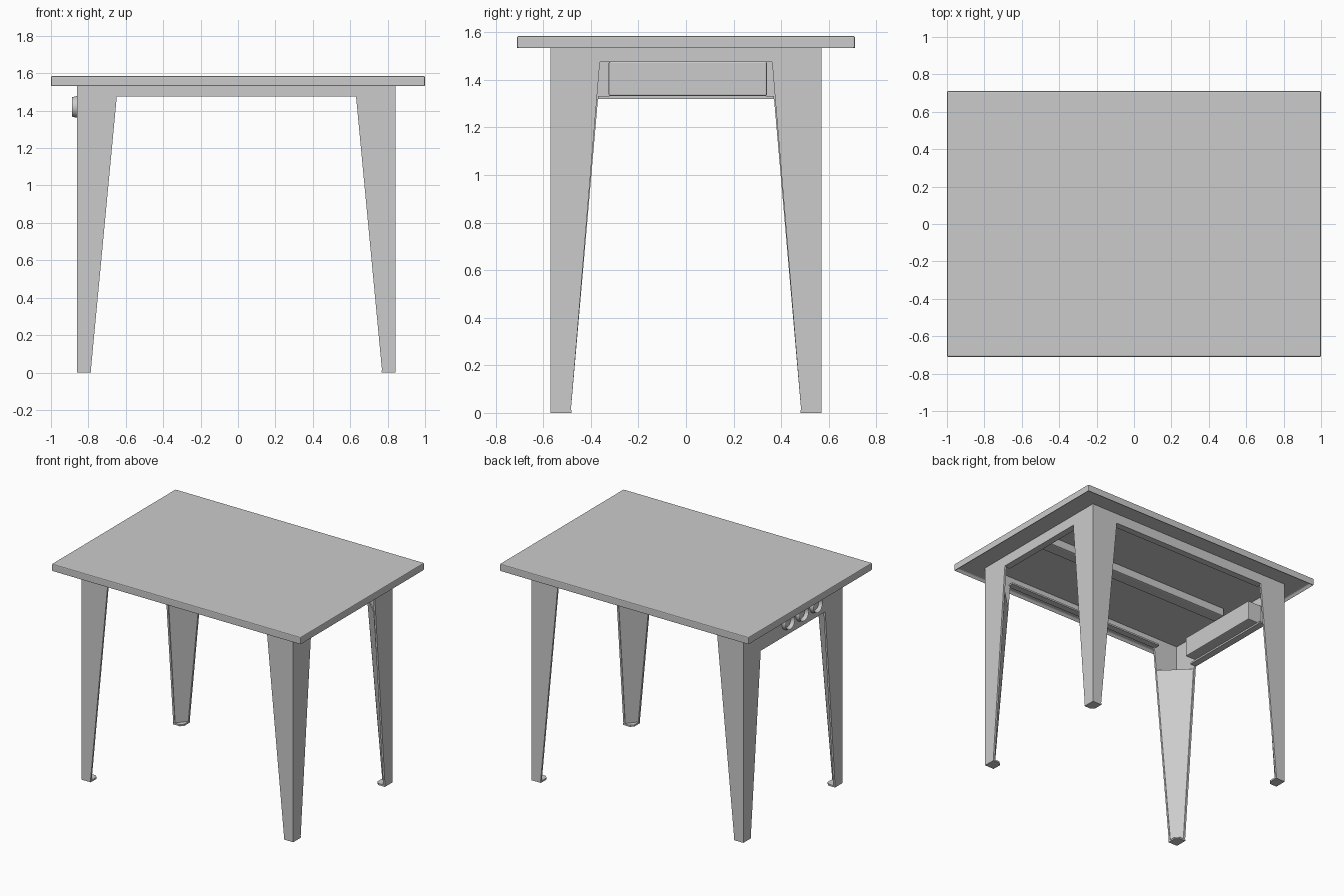
import bpy, bmesh
from mathutils import Vector, Matrix
from math import radians

if "Cube" in bpy.data.objects:
    bpy.data.objects.remove(bpy.data.objects["Cube"])

X0, X1, Y = -0.86, 0.843, 0.57      # outer faces of the leg frame
T = 0.014                           # sheet thickness
ZT = 1.55                           # top of frame sheets


def finish(bm, name, bevel=0.0):
    bmesh.ops.recalc_face_normals(bm, faces=bm.faces)
    me = bpy.data.meshes.new(name)
    bm.to_mesh(me)
    bm.free()
    ob = bpy.data.objects.new(name, me)
    bpy.context.collection.objects.link(ob)
    if bevel:
        m = ob.modifiers.new("bevel", 'BEVEL')
        m.width, m.segments = bevel, 2
    return ob


def box(name, lo, hi, bevel=0.0):
    bm = bmesh.new()
    lo, hi = Vector(lo), Vector(hi)
    bmesh.ops.create_cube(bm, size=1, matrix=Matrix.Translation((lo + hi) / 2)
                          @ Matrix.Diagonal((*(hi - lo), 1)))
    return finish(bm, name, bevel)


def plate(name, pts, thick):
    """Flat polygon in 3D, extruded along the vector thick."""
    bm = bmesh.new()
    f = bm.faces.new([bm.verts.new(p) for p in pts])
    r = bmesh.ops.extrude_face_region(bm, geom=[f], use_keep_orig=True)
    bmesh.ops.translate(bm, vec=thick,
                        verts=[v for v in r['geom'] if isinstance(v, bmesh.types.BMVert)])
    return finish(bm, name)


def gate(a, b, foot, head, zr):
    """Profile of two tapered legs joined by an apron, outer edges a and b."""
    return [(a, 0), (a + foot, 0), (a + head, zr), (b - head, zr),
            (b - foot, 0), (b, 0), (b, ZT), (a, ZT)]


# Table top: hollow tray with a downturned lip
bm = bmesh.new()
bmesh.ops.create_cube(bm, size=1, matrix=Matrix.Translation((0, 0, 1.557))
                      @ Matrix.Diagonal((2.0, 1.42, 0.054, 1)))
bm.faces.ensure_lookup_table()
under = min(bm.faces, key=lambda f: f.calc_center_median().z)
bmesh.ops.inset_region(bm, faces=[under], thickness=0.025)
bmesh.ops.translate(bm, verts=under.verts, vec=(0, 0, 0.02))
finish(bm, "table_top", 0.006)

# Folded sheet frame: front, back, left (deep apron) and right
for name, y, s in (("front_frame", -Y, 1), ("back_frame", Y, -1)):
    prof = gate(X0, X1, 0.072, 0.212, 1.477)
    plate(name, [(x, y, z) for x, z in prof], (0, s * T, 0))
    box(name + "_flange", (X0 + 0.2, min(y, y + s * 0.05), 1.477),
        (X1 - 0.2, max(y, y + s * 0.05), 1.489))
for name, x, s, zr, head in (("left_frame", X0, 1, 1.32, 0.2),
                             ("right_frame", X1, -1, 1.474, 0.208)):
    prof = gate(-Y, Y, 0.085, head, zr)
    plate(name, [(x, y, z) for y, z in prof], (s * T, 0, 0))
    box(name + "_flange", (min(x, x + s * 0.05), -Y + 0.2, zr),
        (max(x, x + s * 0.05), Y - 0.2, zr + 0.012))

# Diagonal inner panels and foot plates on every leg
ZP = 1.3
for sx, x in ((1, X0), (-1, X1)):
    for sy, y in ((1, -Y), (-1, Y)):
        tag = ("left" if sx > 0 else "right") + ("_front" if sy > 0 else "_back")
        wx, wy = 0.195, 0.19
        pts = [(x + sx * 0.07, y + sy * T, 0.012), (x + sx * T, y + sy * 0.083, 0.012),
               (x + sx * T, y + sy * wy, ZP), (x + sx * wx, y + sy * T, ZP)]
        plate(tag + "_leg_panel", pts, (-sx * 0.006, -sy * 0.006, 0))
        foot = [(x, y, 0), (x + sx * 0.075, y, 0), (x + sx * 0.075, y + sy * 0.065, 0),
                (x + sx * 0.055, y + sy * 0.088, 0), (x, y + sy * 0.088, 0)]
        plate(tag + "_foot", foot, (0, 0, 0.012))

# Centre beam under the top
box("centre_beam", (X0 + 0.1, -0.05, 1.49), (X1 - T, 0.05, 1.555), 0.01)

# Socket housing behind the left apron
box("socket_housing", (X0 + T, -0.325, 1.332), (X0 + 0.13, 0.34, 1.476), 0.006)

# Round recessed sockets on the left apron
for i, y in enumerate((0.07, -0.09, -0.25)):
    bm = bmesh.new()
    rot = Matrix.Translation((X0 - 0.01, y, 1.42)) @ Matrix.Rotation(radians(-90), 4, 'Y')
    bmesh.ops.create_cone(bm, cap_ends=True, segments=32, radius1=0.06,
                          radius2=0.052, depth=0.036, matrix=rot)
    cap = min(bm.faces, key=lambda f: f.calc_center_median().x)
    bmesh.ops.inset_region(bm, faces=[cap], thickness=0.012)
    bmesh.ops.translate(bm, verts=cap.verts, vec=(0.024, 0, 0))
    ob = finish(bm, f"socket_{i + 1}")
    bpy.context.view_layer.objects.active = ob
    ob.select_set(True)
    bpy.ops.object.shade_smooth_by_angle()
    ob.select_set(False)
